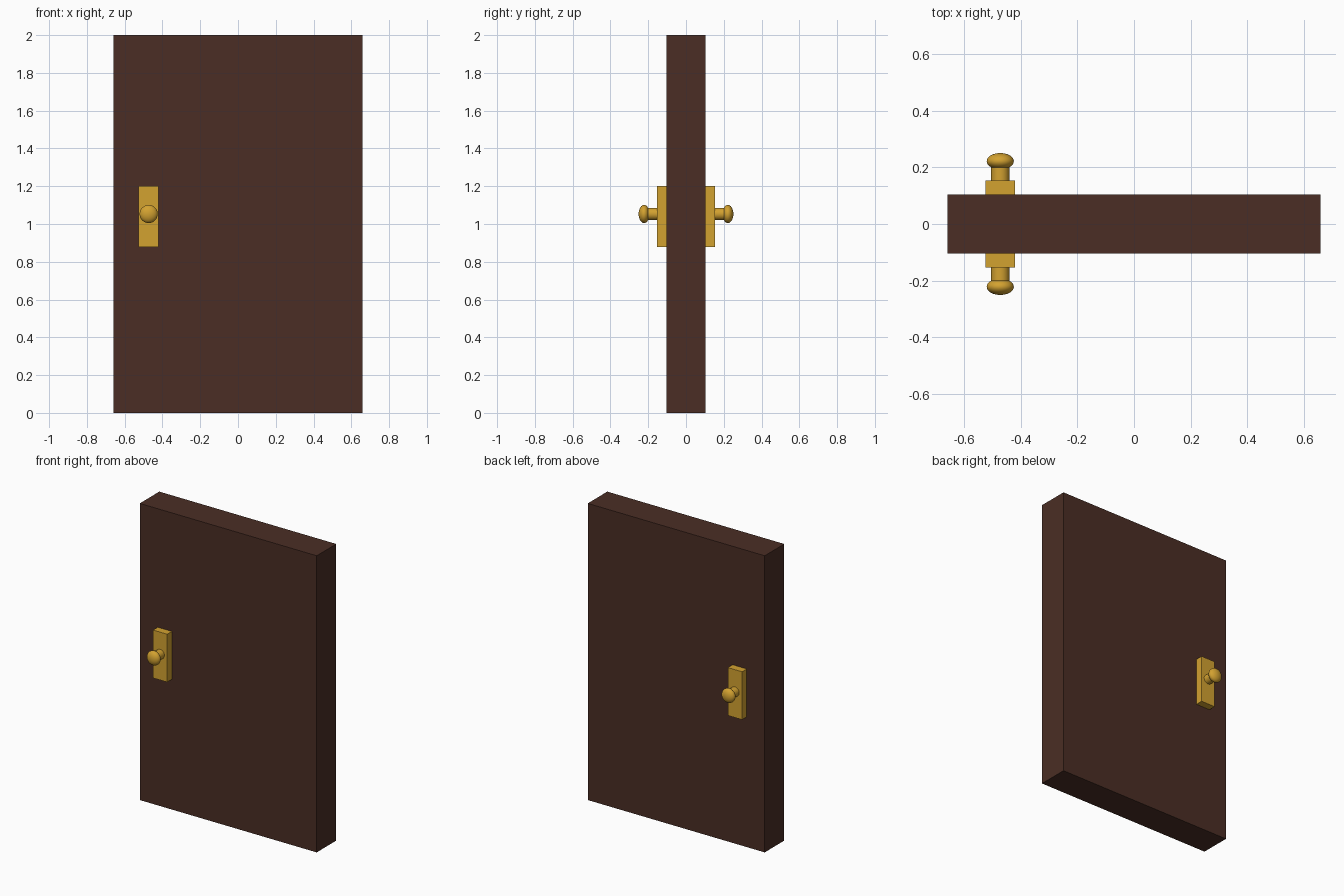
import bpy
import math

if "Cube" in bpy.data.objects:
    bpy.data.objects.remove(bpy.data.objects["Cube"])


def material(name, rgb):
    m = bpy.data.materials.new(name)
    m.diffuse_color = (*rgb, 1.0)
    m.use_nodes = True
    m.node_tree.nodes["Principled BSDF"].inputs["Base Color"].default_value = m.diffuse_color
    return m


wood = material("dark wood", (0.069, 0.027, 0.018))
brass = material("brass", (0.65, 0.36, 0.03))


def finish(name, mat, smooth=False):
    ob = bpy.context.object
    ob.name = name
    ob.data.materials.append(mat)
    bpy.ops.object.transform_apply(location=False, rotation=True, scale=True)
    if smooth:
        bpy.ops.object.shade_smooth_by_angle(angle=math.radians(40))
    return ob


def box(name, lo, hi, mat):
    bpy.ops.mesh.primitive_cube_add(size=1, location=[(a + b) / 2 for a, b in zip(lo, hi)])
    bpy.context.object.scale = [b - a for a, b in zip(lo, hi)]
    return finish(name, mat)


# Door slab
HALF = 0.104
box("door_panel", (-0.66, -HALF, 0), (0.66, HALF, 2), wood)

# Lock plate, stem and knob on each face
KX, KZ = -0.473, 1.053
for side, s in (("front", -1), ("back", 1)):
    ya, yb = sorted((s * (HALF - 0.004), s * 0.154))
    box(side + "_lock_plate", (-0.526, ya, 0.878), (-0.42, yb, 1.201), brass)

    bpy.ops.mesh.primitive_cylinder_add(vertices=32, radius=0.032, depth=0.07,
                                        location=(KX, s * 0.185, KZ),
                                        rotation=(math.pi / 2, 0, 0))
    finish(side + "_knob_stem", brass, True)

    bpy.ops.mesh.primitive_uv_sphere_add(segments=32, ring_count=16, radius=0.048,
                                         location=(KX, s * 0.222, KZ),
                                         rotation=(math.pi / 2, 0, 0))
    bpy.context.object.scale = (1, 1, 0.029 / 0.048)
    finish(side + "_knob", brass, True)
